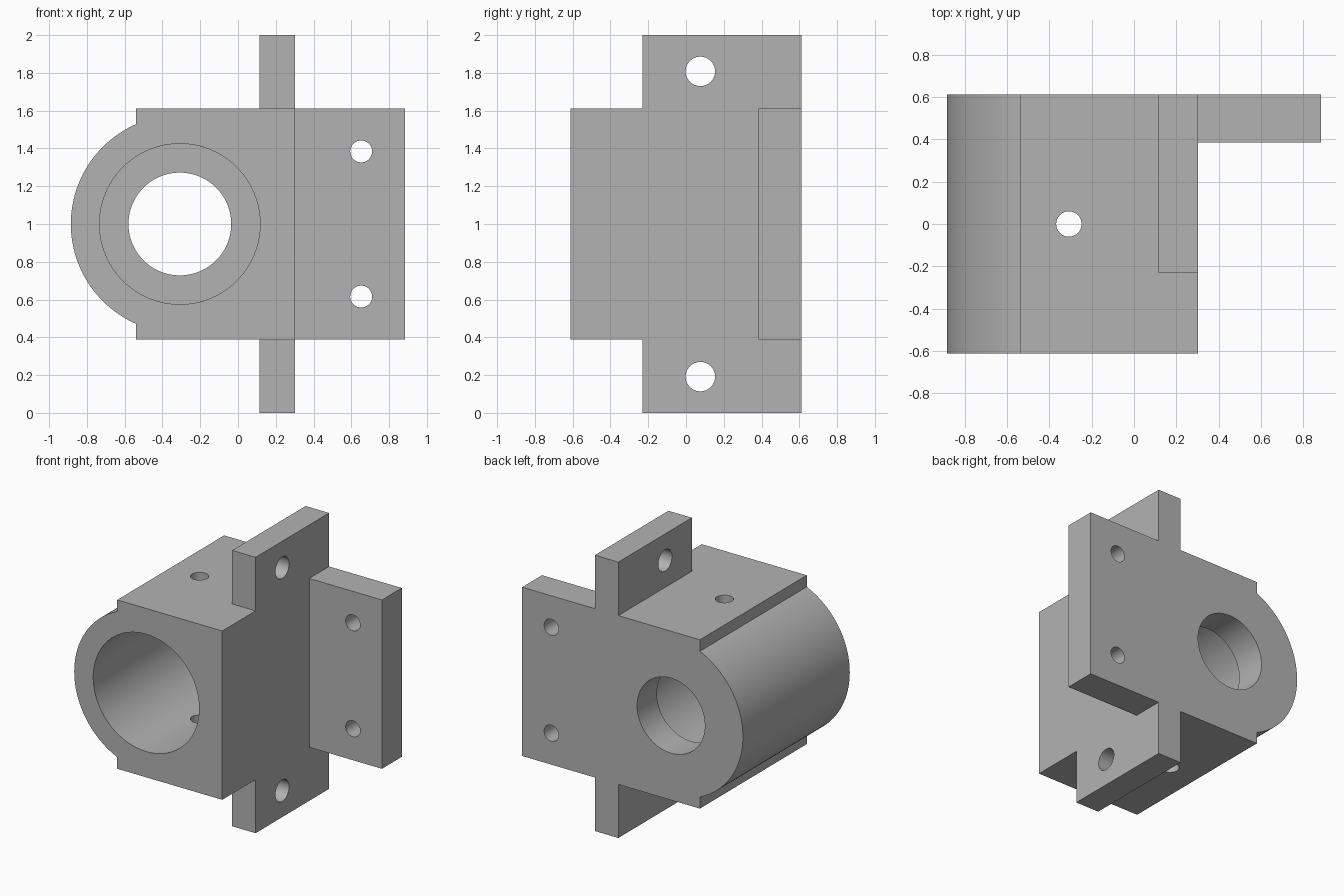
import bpy
import bmesh
from math import pi, radians
from mathutils import Matrix, Vector

cube = bpy.data.objects.get("Cube")
if cube:
    bpy.data.objects.remove(cube, do_unlink=True)

grey = bpy.data.materials.new("machined grey")
grey.use_nodes = True
colour = (0.45, 0.45, 0.45, 1)
grey.diffuse_color = colour
grey.node_tree.nodes["Principled BSDF"].inputs["Base Color"].default_value = colour

AXES = {"x": Matrix.Rotation(pi / 2, 4, "Y"),
        "y": Matrix.Rotation(pi / 2, 4, "X"),
        "z": Matrix.Identity(4)}


def add_object(name, bm):
    mesh = bpy.data.meshes.new(name)
    bm.to_mesh(mesh)
    bm.free()
    mesh.materials.append(grey)
    obj = bpy.data.objects.new(name, mesh)
    bpy.context.collection.objects.link(obj)
    return obj


def box(name, low, high):
    low, high = Vector(low), Vector(high)
    bm = bmesh.new()
    bmesh.ops.create_cube(bm, size=1, matrix=Matrix.Translation((low + high) / 2)
                          @ Matrix.Diagonal((*(high - low), 1)))
    return add_object(name, bm)


def rod(name, axis, centre, radius, length, sides=48):
    bm = bmesh.new()
    bmesh.ops.create_cone(bm, cap_ends=True, segments=sides, radius1=radius,
                          radius2=radius, depth=length,
                          matrix=Matrix.Translation(centre) @ AXES[axis])
    return add_object(name, bm)


def combine(target, tool, operation):
    mod = target.modifiers.new(tool.name, "BOOLEAN")
    mod.operation = operation
    mod.solver = "EXACT"
    mod.object = tool
    bpy.context.view_layer.objects.active = target
    bpy.ops.object.modifier_apply(modifier=mod.name)
    bpy.data.objects.remove(tool, do_unlink=True)


FRONT, BACK, STEP = -0.612, 0.612, 0.385
LOW, HIGH = 0.388, 1.612
BORE_X, SIDE = -0.308, 0.302

# Solid body: block, rounded side, tall side flange and rear mounting plate
housing = box("bearing_housing", (-0.54, FRONT, LOW), (SIDE, BACK, HIGH))
solids = [
    rod("rounded_side", "y", (BORE_X, 0, 1), 0.577, BACK - FRONT, 128),
    box("side_flange", (0.114, -0.23, 0), (SIDE, BACK, 2)),
    box("rear_plate", (0.2, STEP, LOW), (0.885, BACK, HIGH)),
]
for solid in solids:
    combine(housing, solid, "UNION")

# Stepped bore and the oil hole crossing it
cutters = [
    rod("wide_bore", "y", (BORE_X, STEP - 1, 1), 0.425, 2, 128),
    rod("narrow_bore", "y", (BORE_X, 0, 1), 0.272, 3, 96),
    rod("oil_hole", "z", (BORE_X, 0, 1), 0.06, 3),
]
# Bolt holes, mirrored above and below the bore axis
for sign in (-1, 1):
    cutters.append(rod("flange_hole", "x", (0.208, 0.076, 1 + sign * 0.808), 0.078, 0.5))
    cutters.append(rod("plate_hole", "y", (0.652, 0.5, 1 + sign * 0.384), 0.058, 0.5))
for cutter in cutters:
    combine(housing, cutter, "DIFFERENCE")

# Merge coplanar faces, then smooth the curved walls
bm = bmesh.new()
bm.from_mesh(housing.data)
bmesh.ops.remove_doubles(bm, verts=bm.verts, dist=0.00005)
bmesh.ops.dissolve_limit(bm, angle_limit=radians(0.5), verts=bm.verts, edges=bm.edges)
bmesh.ops.triangulate(bm, faces=[f for f in bm.faces if len(f.verts) > 4])
bm.to_mesh(housing.data)
bm.free()
for obj in bpy.context.selected_objects:
    obj.select_set(False)
housing.select_set(True)
bpy.context.view_layer.objects.active = housing
bpy.ops.object.shade_smooth_by_angle(angle=radians(30))
